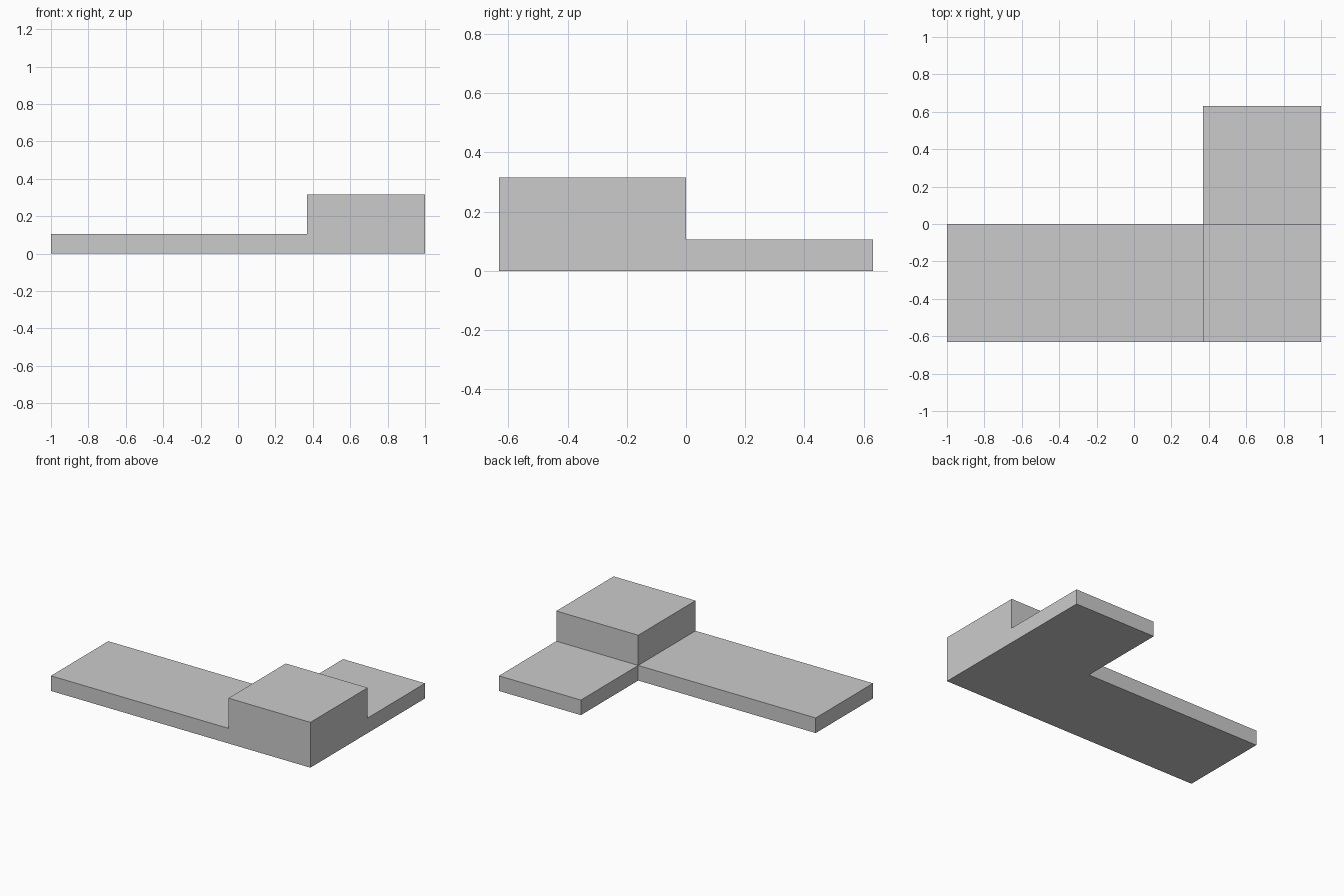
import bpy
import bmesh

if "Cube" in bpy.data.objects:
    bpy.data.objects.remove(bpy.data.objects["Cube"])

U = 2 / 19                               # one module: the plate thickness
X0, X1, X2 = -1.0, 7 * U / 2, 1.0        # left end, step, right end
X1 = 1.0 - 6 * U
Y0, Y1, Y2 = -6 * U, 0.0, 6 * U          # front, step, back
PLATE_H, BLOCK_H = U, 3 * U


def raise_faces(bm, faces, height, keep):
    """Extrude faces straight up and return the new top faces."""
    res = bmesh.ops.extrude_face_region(bm, geom=faces, use_keep_orig=keep)
    verts = [g for g in res["geom"] if isinstance(g, bmesh.types.BMVert)]
    bmesh.ops.translate(bm, verts=verts, vec=(0, 0, height))
    return [g for g in res["geom"] if isinstance(g, bmesh.types.BMFace)]


bm = bmesh.new()

# L-shaped footprint: left arm, corner, back arm
cells = [(X0, X1, Y0, Y1), (X1, X2, Y0, Y1), (X1, X2, Y1, Y2)]
floor = [bm.faces.new([bm.verts.new(p) for p in
                       ((a, c, 0), (b, c, 0), (b, d, 0), (a, d, 0))])
         for a, b, c, d in cells]
bmesh.ops.remove_doubles(bm, verts=bm.verts[:], dist=1e-4)

# Thin plate
tops = raise_faces(bm, floor, PLATE_H, True)

# Raised corner block
corner = [f for f in tops
          if f.calc_center_median().x > X1 and f.calc_center_median().y < Y1]
raise_faces(bm, corner, BLOCK_H - PLATE_H, False)

bmesh.ops.recalc_face_normals(bm, faces=bm.faces[:])
mesh = bpy.data.meshes.new("l_shaped_building")
bm.to_mesh(mesh)
bm.free()
bpy.context.collection.objects.link(bpy.data.objects.new("l_shaped_building", mesh))
